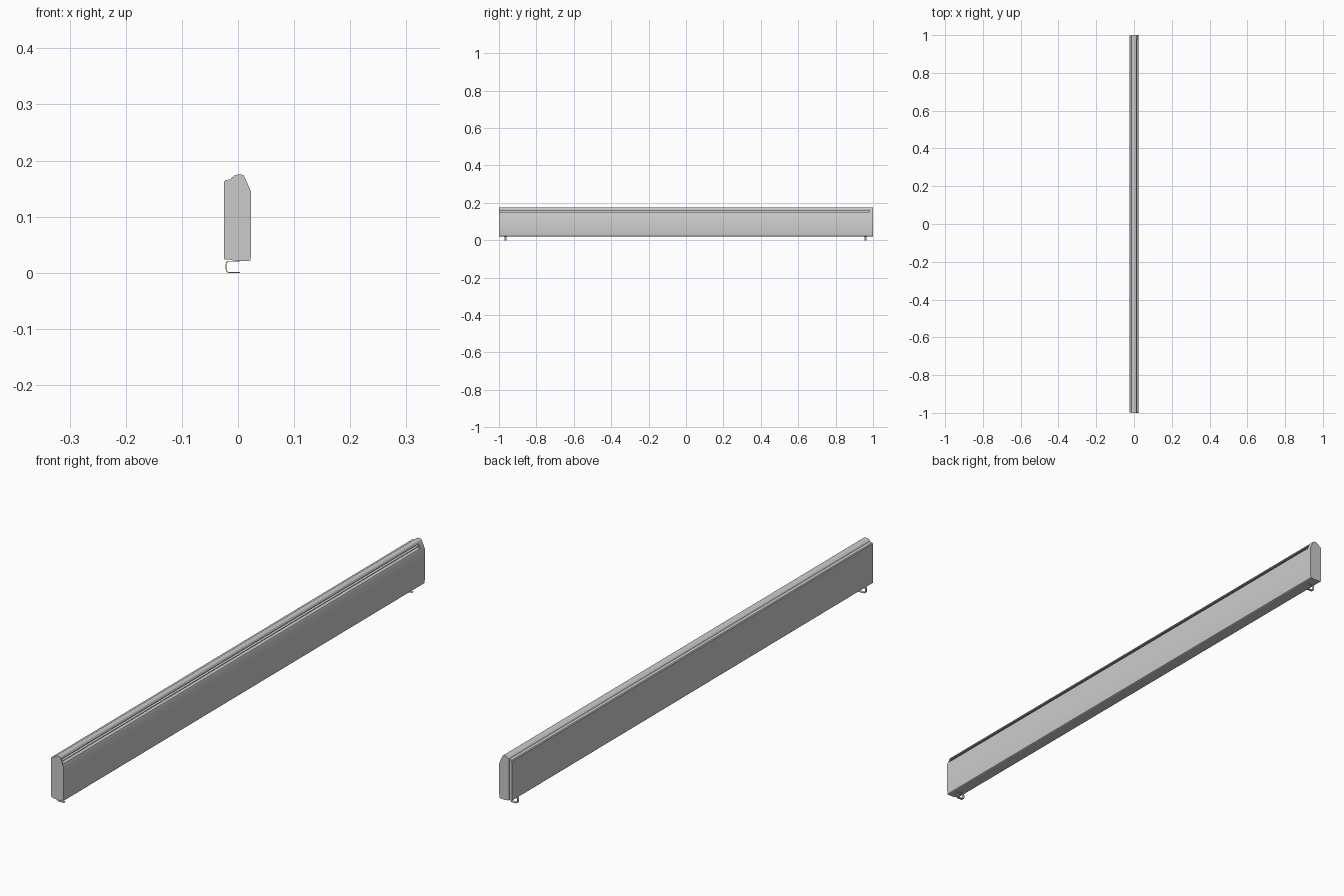
import bpy, bmesh, math

if "Cube" in bpy.data.objects:
    bpy.data.objects.remove(bpy.data.objects["Cube"])


def extrude_profile(name, pts, y0, y1):
    """Extrude a closed x-z outline along y."""
    bm = bmesh.new()
    a = [bm.verts.new((x, y0, z)) for x, z in pts]
    b = [bm.verts.new((x, y1, z)) for x, z in pts]
    n = len(pts)
    bm.faces.new(a)
    bm.faces.new(b[::-1])
    for i in range(n):
        j = (i + 1) % n
        bm.faces.new((a[i], b[i], b[j], a[j]))
    bmesh.ops.recalc_face_normals(bm, faces=bm.faces[:])
    me = bpy.data.meshes.new(name)
    bm.to_mesh(me)
    bm.free()
    ob = bpy.data.objects.new(name, me)
    bpy.context.collection.objects.link(ob)
    bpy.ops.object.select_all(action='DESELECT')
    ob.select_set(True)
    bpy.context.view_layer.objects.active = ob
    bpy.ops.object.shade_smooth_by_angle(angle=math.radians(25))
    return ob


# Shared outlines: bottom edge, front face and rounded crown
lower = [(0.0, 0.021), (0.019, 0.021), (0.0222, 0.0225), (0.0235, 0.035), (0.0235, 0.144)]
crown = [(0.0125, 0.169), (0.0105, 0.173), (0.007, 0.175),
         (-0.001, 0.175), (-0.006, 0.1735), (-0.011, 0.170), (-0.013, 0.1665)]
back = [(-0.014, 0.1665), (-0.014, 0.023)]
slot = [(0.0205, 0.151), (0.006, 0.151), (0.006, 0.166), (0.0138, 0.166)]

# Long casing with the air outlet slot, closed at both ends
extrude_profile("casing", lower + slot + crown + back, -0.996, 0.98)
extrude_profile("front_end_cap", lower + crown + back, -1.0, -0.996)
extrude_profile("rear_end_cap", lower + crown + back, 0.98, 1.0)

# Thin louvre running inside the outlet slot
extrude_profile("slot_louvre", [(0.006, 0.1575), (0.0155, 0.1575),
                                (0.0155, 0.159), (0.006, 0.159)], -0.996, 0.98)

# Wall-side panel with softened long edges
extrude_profile("back_panel", [(-0.014, 0.0235), (-0.0235, 0.0235), (-0.025, 0.025),
                               (-0.025, 0.162), (-0.0225, 0.165), (-0.014, 0.1665)],
                -0.998, 0.998)

# Feet: narrow strips bent into a loop with a rounded back
def loop(inset):
    x0, x1, z0, z1, r = -0.022 + inset, 0.004, inset, 0.0215 - inset, 0.006 - inset
    pts = [(x1, z1)]
    for cz, start in ((z1 - r, 90), (z0 + r, 180)):
        for k in range(6):
            t = math.radians(start + 18 * k)
            pts.append((x0 + r + r * math.cos(t), cz + r * math.sin(t)))
    return pts + [(x1, z0)]

for label, y in (("front_foot", -0.965), ("rear_foot", 0.96)):
    extrude_profile(label, loop(0) + loop(0.0015)[::-1], y - 0.005, y + 0.005)
